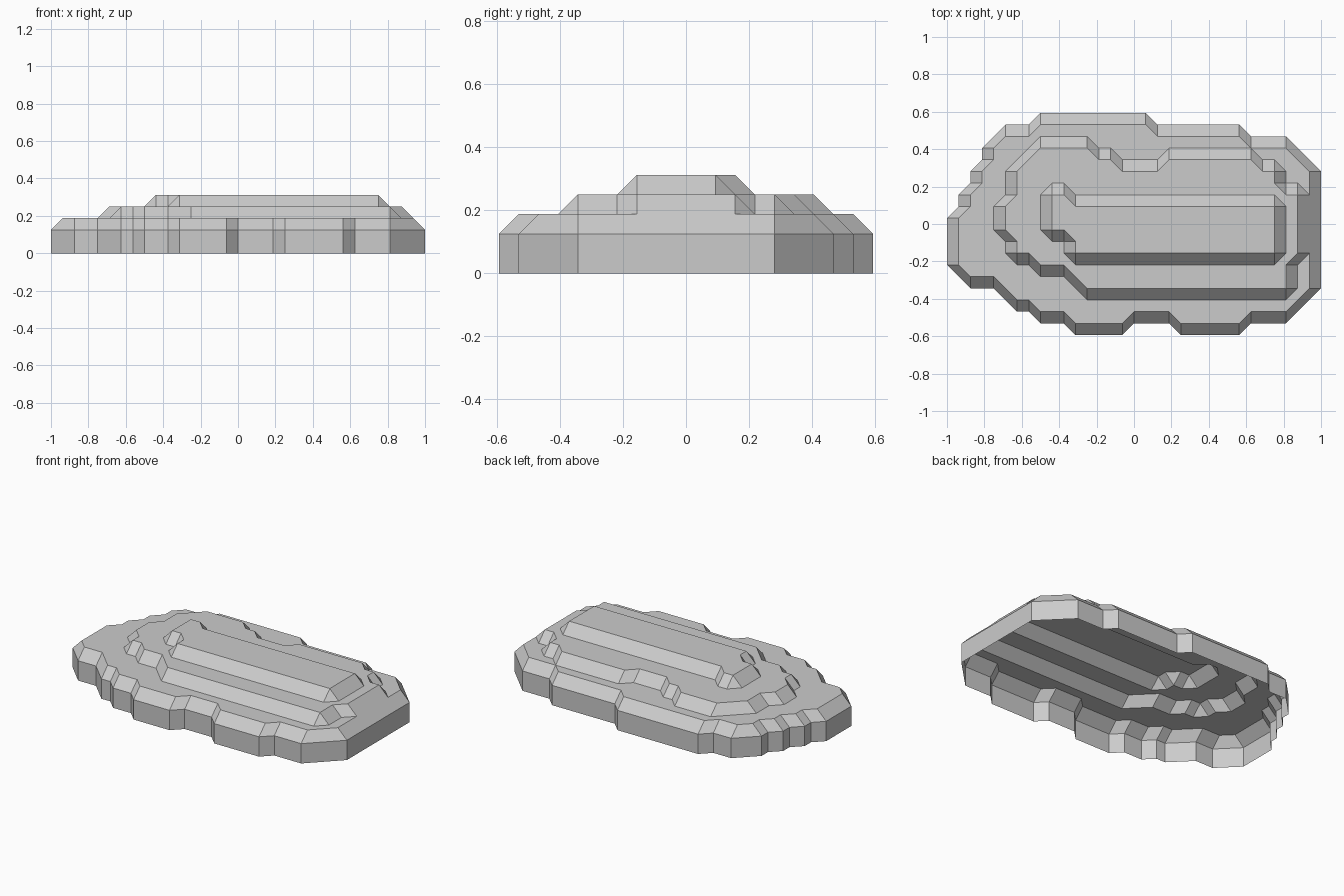
import bpy, bmesh

if "Cube" in bpy.data.objects:
    bpy.data.objects.remove(bpy.data.objects["Cube"])

S = 0.0625  # grid step, also the rise of each terrace level


def region(first_row, rows):
    """Set of grid nodes from per-row spans (start, end[, start, end])."""
    nodes = set()
    for j, row in enumerate(rows, first_row):
        for a, b in zip(row[::2], row[1::2]):
            nodes |= {(i, j) for i in range(a, b + 1)}
    return nodes


# footprint, then the flat tops of the two upper terraces
foot = region(0, [(-5, -1, 4, 9), (-8, 13), (-10, 14), (-11, 15), (-14, 16),
                  (-15, 16)] + [(-16, 16)] * 5 + [(-15, 16)] * 2
              + [(-14, 16)] * 2 + [(-13, 15), (-13, 14), (-12, 13),
                                   (-11, 9), (-8, 1)])
middle = region(4, [(-4, 13), (-5, 13), (-8, 13)] + [(-10, 14)] * 2
                + [(-11, 14)] * 3 + [(-10, 14)] + [(-10, 12)] * 2
                + [(-9, -2, 3, 10), (-8, -4)])
summit = region(7, [(-5, 12)] * 2 + [(-7, 12)] * 3 + [(-7, -6)])

# lowest terrace: the footprint pulled in by one step
lower = {(i, j) for i, j in foot
         if {(i + 1, j), (i - 1, j), (i, j + 1), (i, j - 1)} <= foot}


def level(n):
    return 5 if n in summit else 4 if n in middle else 3 if n in lower else 2


# terraced surface with 45 degree slopes
bm = bmesh.new()
vert = {n: bm.verts.new((n[0] * S, (n[1] - 9.5) * S, level(n) * S))
        for n in sorted(foot)}
for i in range(-16, 16):
    for j in range(19):
        c = [n for n in ((i, j), (i + 1, j), (i + 1, j + 1), (i, j + 1))
             if n in foot]
        if len(c) == 3:
            bm.faces.new([vert[n] for n in c])
        elif len(c) == 4:
            h = [level(n) for n in c]
            v = [vert[n] for n in c]
            if h[0] + h[2] == h[1] + h[3]:
                bm.faces.new(v)
            elif abs(h[0] - h[2]) <= abs(h[1] - h[3]):
                bm.faces.new((v[0], v[1], v[2]))
                bm.faces.new((v[0], v[2], v[3]))
            else:
                bm.faces.new((v[0], v[1], v[3]))
                bm.faces.new((v[1], v[2], v[3]))

# vertical outer wall, open underneath
rim = [e for e in bm.edges if e.is_boundary]
wall = bmesh.ops.extrude_edge_only(bm, edges=rim)["geom"]
for v in wall:
    if isinstance(v, bmesh.types.BMVert):
        v.co.z = 0

# merge flat areas into large faces
bmesh.ops.recalc_face_normals(bm, faces=bm.faces)
bmesh.ops.dissolve_limit(bm, angle_limit=0.01, verts=bm.verts, edges=bm.edges)

mesh = bpy.data.meshes.new("terraced_plateau")
bm.to_mesh(mesh)
bm.free()
bpy.context.collection.objects.link(
    bpy.data.objects.new("terraced_plateau", mesh))
